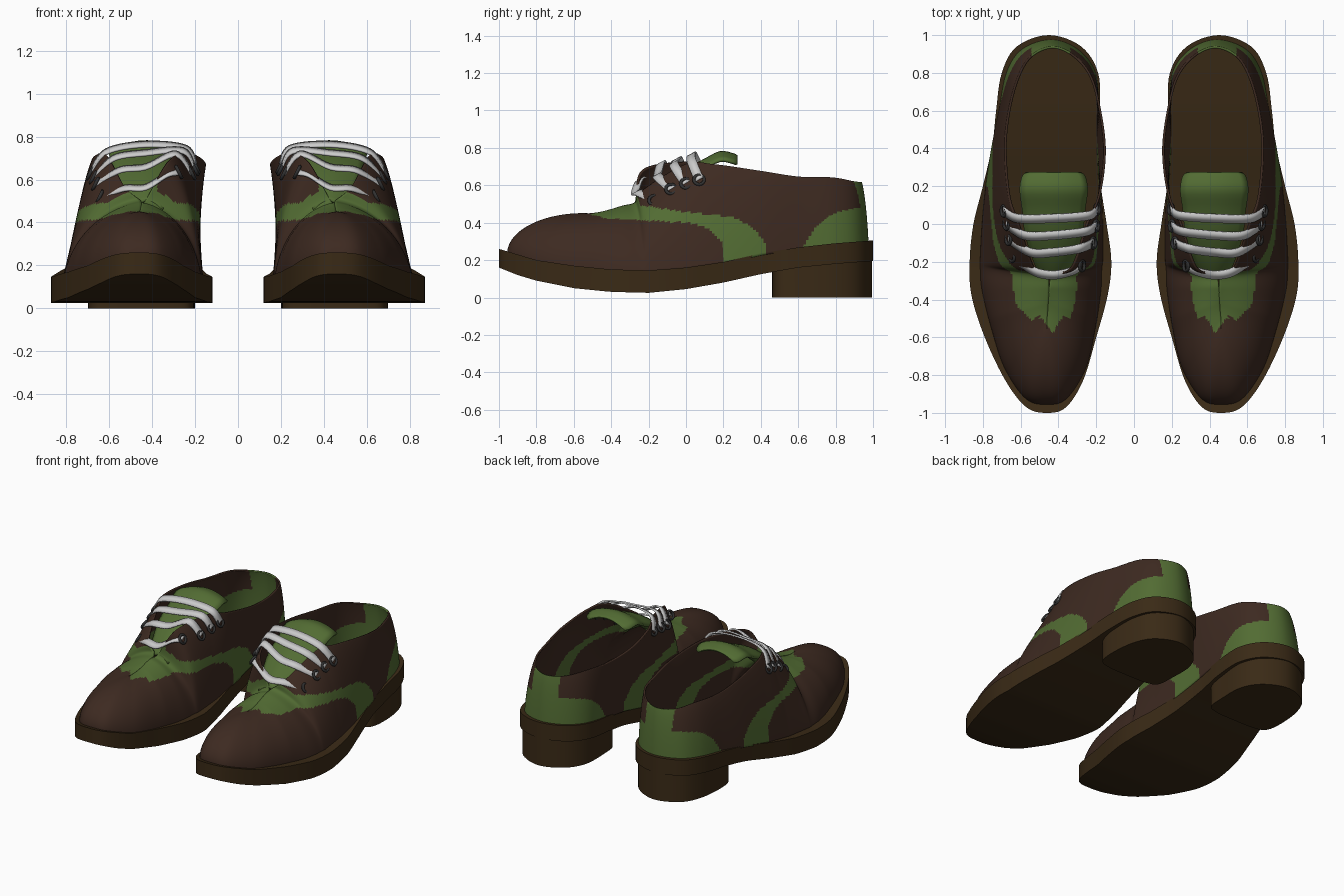
import bpy, bmesh, math
from mathutils import Vector

if "Cube" in bpy.data.objects:
    bpy.data.objects.remove(bpy.data.objects["Cube"])


def mat(name, c):
    m = bpy.data.materials.new(name)
    m.diffuse_color = (*c, 1)
    m.use_nodes = True
    m.node_tree.nodes["Principled BSDF"].inputs["Base Color"].default_value = m.diffuse_color
    return m


BROWN = mat("brown_leather", (.047, .023, .015))
GREEN = mat("green_leather", (.085, .15, .033))
SOLE = mat("sole_brown", (.042, .023, .008))
LACE = mat("lace_white", (.68, .68, .68))
METAL = mat("eyelet_dark", (.03, .03, .03))


def lerp_table(table, v):
    """Piecewise linear lookup in (key, value) pairs."""
    if v <= table[0][0]:
        return table[0][1]
    for (a, p), (b, q) in zip(table, table[1:]):
        if v <= b:
            return p + (q - p) * (v - a) / (b - a)
    return table[-1][1]


def spline(pts, n, closed=True):
    """Catmull-Rom with n steps per control point."""
    pts = [Vector(p) for p in pts]
    m, out = len(pts), []
    get = (lambda k: pts[k % m]) if closed else (lambda k: pts[max(0, min(m - 1, k))])
    for i in range(m if closed else m - 1):
        a, b, c, d = (get(i + k) for k in (-1, 0, 1, 2))
        for j in range(n):
            t = j / n
            out.append(.5 * (2 * b + (c - a) * t + (2 * a - 5 * b + 4 * c - d) * t * t
                             + (3 * b - a - 3 * c + d) * t ** 3))
    return out if closed else out + [pts[-1]]


def build(name, verts, faces, mats, thick=0, pick=None, angle=40):
    """Makes a mesh for one shoe and mirrors it to the other."""
    me = bpy.data.meshes.new(name)
    me.from_pydata([tuple(v) for v in verts], [], faces)
    bm = bmesh.new()
    bm.from_mesh(me)
    bmesh.ops.recalc_face_normals(bm, faces=bm.faces)
    bm.to_mesh(me)
    bm.free()
    for m in mats:
        me.materials.append(m)
    if pick:
        for p in me.polygons:
            p.material_index = pick(p.center)
    ob = bpy.data.objects.new(name, me)
    bpy.context.collection.objects.link(ob)
    bpy.ops.object.select_all(action='DESELECT')
    ob.select_set(True)
    bpy.context.view_layer.objects.active = ob
    bpy.ops.object.shade_smooth_by_angle(angle=math.radians(angle))
    if thick:
        s = ob.modifiers.new("thickness", 'SOLIDIFY')
        s.thickness, s.offset = thick, 0
    ob.modifiers.new("other_shoe", 'MIRROR').use_mirror_merge = False
    return ob


def grid_faces(rows, cols, wrap=False):
    return [(r * cols + c, r * cols + (c + 1) % cols, (r + 1) * cols + (c + 1) % cols, (r + 1) * cols + c)
            for r in range(rows - 1) for c in range(cols if wrap else cols - 1)]


def slab(name, outline, top, bottom):
    """Solid between two height functions inside a ring that starts on its axis."""
    ring = spline(outline, 6)
    n = len(ring)
    verts = [(p.x, p.y, bottom(p.y)) for p in ring] + [(p.x, p.y, top(p.y)) for p in ring]
    faces = grid_faces(2, n, True)
    for i in range(n // 2):
        f = list(dict.fromkeys([i, i + 1, (n - i - 1) % n, (n - i) % n]))
        faces += [f, [k + n for k in f]]
    build(name, verts, faces, [SOLE])


# Sole with toe spring and raised heel
TOP = [(-1, .26), (-.9, .23), (-.8, .2), (-.6, .17), (-.4, .15), (-.2, .145), (0, .16),
       (.2, .19), (.4, .235), (.6, .268), (.8, .29), (1, .305)]
BOT = [(-1, .16), (-.9, .12), (-.8, .09), (-.6, .05), (-.4, .03), (-.2, .025), (0, .045),
       (.2, .08), (.4, .125), (.6, .16), (.8, .18), (1, .195)]
sole_top = lambda y: lerp_table(TOP, y)
sole_bottom = lambda y: lerp_table(BOT, y)
slab("sole", [(.46, -1), (.57, -.97), (.68, -.83), (.79, -.6), (.86, -.38), (.87, -.2), (.85, 0), (.80, .2),
              (.75, .42), (.73, .6), (.70, .8), (.62, .94), (.45, 1), (.28, .94), (.19, .8), (.18, .6),
              (.19, .42), (.175, .2), (.145, 0), (.12, -.2), (.14, -.38), (.2, -.6), (.27, -.83), (.36, -.97)],
     sole_top, sole_bottom)

# Heel block
slab("heel_block", [(.45, .46), (.6, .465), (.68, .5), (.70, .62), (.68, .8), (.61, .93), (.45, .995),
                    (.29, .93), (.21, .8), (.205, .62), (.22, .5), (.3, .465)],
     lambda y: sole_bottom(y) + .005, lambda y: 0)

# Upper: ring of (bottom x, y, rim x, y, z); the rim closes to a ridge over the toes
RING = [(.46, -.95, .46, -.55, .445), (.57, -.92, .46, -.54, .445), (.68, -.76, .46, -.5, .445),
        (.75, -.55, .455, -.44, .455), (.80, -.35, .45, -.34, .485), (.81, -.24, .46, -.27, .505),
        (.81, -.18, .53, -.23, .57), (.80, 0, .61, 0, .71), (.78, .2, .66, .15, .71),
        (.75, .4, .68, .4, .675), (.71, .6, .66, .6, .645), (.67, .8, .61, .78, .64),
        (.59, .92, .54, .89, .62), (.44, .97, .43, .935, .615), (.30, .92, .32, .89, .62),
        (.21, .8, .23, .78, .64), (.19, .6, .18, .6, .645), (.19, .4, .155, .38, .67),
        (.18, .2, .185, .15, .705), (.17, 0, .25, 0, .725), (.17, -.18, .33, -.23, .68),
        (.175, -.24, .43, -.27, .505), (.18, -.35, .45, -.34, .485), (.21, -.55, .455, -.44, .455),
        (.26, -.76, .46, -.5, .445), (.36, -.92, .46, -.54, .445)]
ring = spline(RING, 15)
ROWS = 44
verts = []
for r in range(ROWS + 1):
    s = r / ROWS
    for bx, by, tx, ty, tz in ring:
        w = lerp_table([(-.5, 1), (0, .45)], by)
        a = w * (1 - math.cos(s * math.pi / 2)) + (1 - w) * s
        b = w * math.sin(s * math.pi / 2) + (1 - w) * s
        bz = sole_top(by) - .01
        verts.append((bx + (tx - bx) * a, by + (ty - by) * a, bz + (tz - bz) * b))

# Two-colour leather panels: wing tip, side band and heel counter
LOWER = [(-.5, .42), (0, .4), (.12, .37), (.19, .3), (.215, 0)]
UPPER = [(-.3, .7), (-.24, .49), (0, .455), (.25, .43), (.35, .38), (.42, .3), (.44, 0)]
TIP = [(.2, -.35), (.34, -.5), (.38, -.48), (.43, -.58), (.5, -.48), (.54, -.51), (.7, -.35)]
COUNTER = [(.6, 0), (.63, .28), (.68, .36), (.75, .43), (.82, .46), (.92, .48)]


def panel(c):
    band = lerp_table(LOWER, c.y) < c.z < lerp_table(UPPER, c.y) and c.y > lerp_table(TIP, c.x)
    band = band or (.38 < c.x < .5 and -.5 < c.y < -.2 and c.z > .42)
    counter = c.y > .6 and c.z < lerp_table(COUNTER, c.y)
    return int(band or counter or (c.y > .88 and .34 < c.x < .54))


build("upper", verts, grid_faces(ROWS + 1, len(ring), True), [BROWN, GREEN], .012, panel, 60)

# Tongue: arched strip rising out of the vamp (centre y, z, half width)
spine = spline([(-.27, .5, .07), (-.18, .58, .11), (-.05, .665, .15), (.08, .725, .165), (.18, .775, .178),
                (.25, .765, .165), (.27, .755, .14)], 4, False)
verts = [(.425 + p.z * u / 5, p.x, p.y - .045 * (u / 5) ** 2) for p in spine for u in range(-5, 6)]
build("tongue", verts, grid_faces(len(spine), 11), [GREEN], .014, None, 60)

# Laces: inner eyelet, inner rim, middle, outer rim, outer eyelet
LACES = [[(.195, .08, .66), (.24, .045, .745), (.43, .03, .765), (.615, .03, .73), (.69, .07, .63)],
         [(.2, -.01, .65), (.255, -.04, .735), (.43, -.06, .725), (.58, -.06, .70), (.675, 0, .61)],
         [(.215, -.1, .63), (.29, -.13, .72), (.43, -.15, .66), (.55, -.15, .645), (.665, -.08, .58)],
         [(.275, -.22, .635), (.33, -.25, .625), (.43, -.27, .565), (.53, -.25, .56), (.645, -.17, .52)]]
for i, points in enumerate(LACES):
    path = spline(points, 7, False)
    side = Vector((0, .022, .012))
    verts = [p + side * k for p in path for k in (-1, 1)]
    build(f"lace_{i + 1}", verts, grid_faces(len(path), 2), [LACE], .01, None, 60)
    for sx, k, end in ((-1, "inner", path[0]), (1, "outer", path[-1])):
        across, up = Vector((0, 1, 0)), Vector((-sx * .45, 0, .9))
        out = across.cross(up)
        verts = []
        for m in range(16):
            t = m * math.tau / 16
            d = across * math.cos(t) + up * math.sin(t)
            verts += [end + d * (.028 + .009 * math.cos(q * math.tau / 6)) + out * .009 * math.sin(q * math.tau / 6)
                      for q in range(6)]
        faces = grid_faces(16, 6, True) + [(90 + q, 90 + (q + 1) % 6, (q + 1) % 6, q) for q in range(6)]
        build(f"eyelet_{k}_{i + 1}", verts, faces, [METAL], 0, None, 80)
